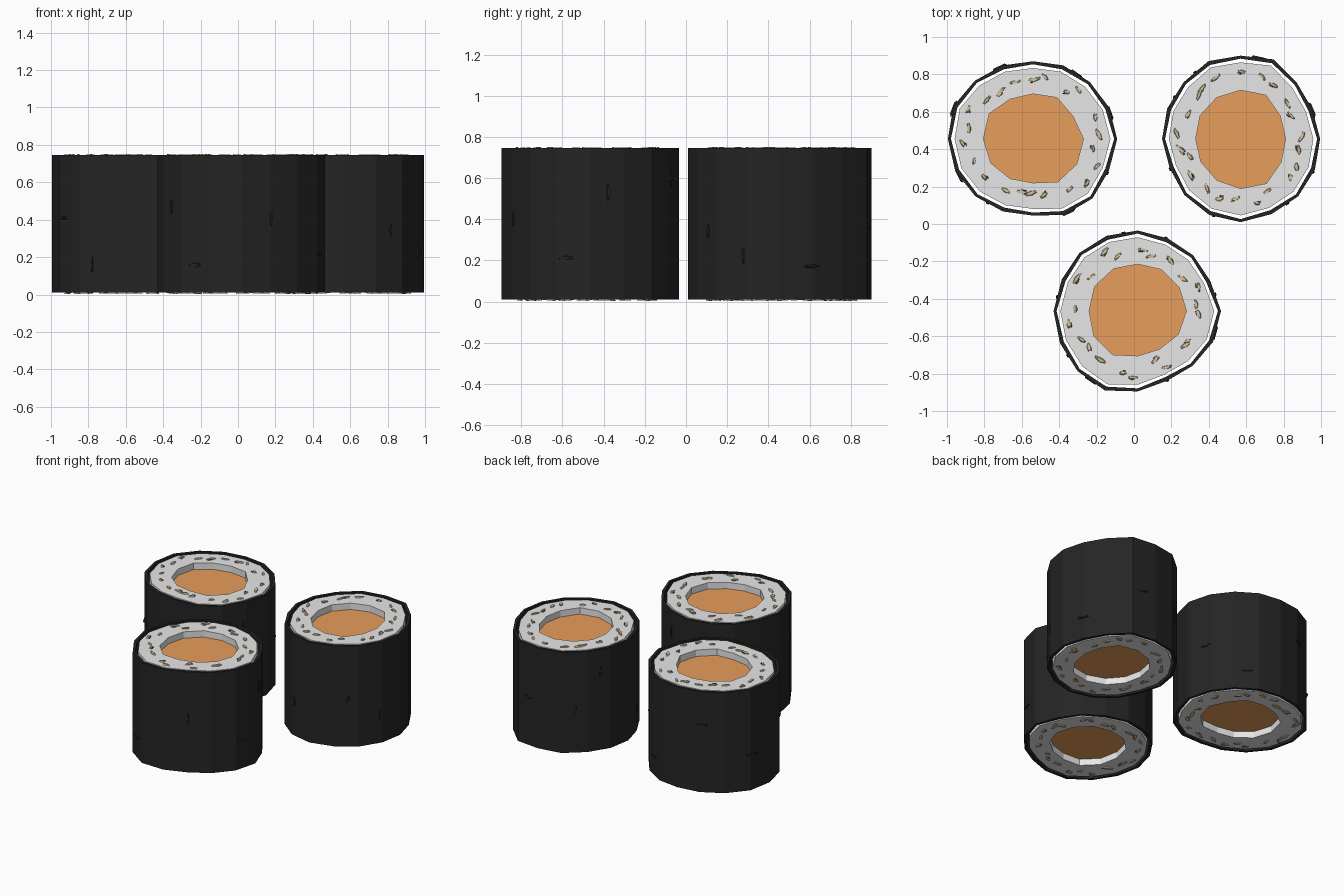
import bpy, bmesh, math, random
from mathutils import Matrix, Vector

cube = bpy.data.objects.get("Cube")
if cube:
    bpy.data.objects.remove(cube)

BOTTOM, TOP = 0.01, 0.745
RECESS = 0.05


def material(name, color):
    mat = bpy.data.materials.new(name)
    mat.use_nodes = True
    mat.diffuse_color = (*color, 1)
    mat.node_tree.nodes["Principled BSDF"].inputs["Base Color"].default_value = (*color, 1)
    return mat


seaweed = material("seaweed black", (0.018, 0.018, 0.018))
rice = material("rice white", (0.8, 0.8, 0.8))
salmon = material("salmon orange", (0.8, 0.34, 0.105))
tan = material("seed tan", (0.66, 0.53, 0.34))
brown = material("seed brown", (0.2, 0.15, 0.09))


def outline(radii, inset=0.0, wobble=0.0):
    """Points of a closed polygon given by evenly spaced radii in hundredths."""
    points = []
    for i, r in enumerate(radii):
        a = math.tau * i / len(radii)
        d = r / 100 - inset - wobble * (i % 2)
        points.append(Vector((d * math.cos(a), d * math.sin(a), 0)))
    return points


def radius_at(points, angle):
    """Distance from the centre to the polygon along an angle."""
    f = angle / math.tau * len(points)
    i = int(f) % len(points)
    return points[i].lerp(points[(i + 1) % len(points)], f - int(f)).length


def finish(bm, name, location, mats):
    mesh = bpy.data.meshes.new(name)
    bm.to_mesh(mesh)
    bm.free()
    for mat in mats:
        mesh.materials.append(mat)
    obj = bpy.data.objects.new(name, mesh)
    obj.location = (*location, 0)
    bpy.context.collection.objects.link(obj)
    return obj


def prism(name, location, loops, low, high, mat):
    """Extrude a polygon, or a ring of two polygons, from low to high."""
    bm = bmesh.new()
    edges = []
    for loop in loops:
        verts = [bm.verts.new((p.x, p.y, low)) for p in loop]
        edges += [bm.edges.new((v, verts[i - 1])) for i, v in enumerate(verts)]
    bmesh.ops.triangle_fill(bm, use_beauty=True, use_dissolve=False, edges=edges)
    new = bmesh.ops.extrude_face_region(bm, geom=bm.faces[:], use_keep_orig=True)
    moved = [g for g in new["geom"] if isinstance(g, bmesh.types.BMVert)]
    bmesh.ops.translate(bm, verts=moved, vec=(0, 0, high - low))
    bmesh.ops.recalc_face_normals(bm, faces=bm.faces[:])
    return finish(bm, name, location, [mat])


def flake(bm, matrix, size, index):
    """A small, irregular six-sided chip with a raised middle."""
    new = bmesh.ops.create_cone(bm, cap_ends=True, segments=6, radius1=0.5,
                                radius2=0.35, depth=1)["verts"]
    for v in new:
        v.co.x *= size[0] * random.uniform(0.7, 1.2)
        v.co.y *= size[1] * random.uniform(0.5, 1.3)
        v.co.z *= size[2]
        v.co = matrix @ v.co
    for face in {f for v in new for f in v.link_faces}:
        face.material_index = index


def seeds(name, location, shell):
    """Seed chips scattered round the rim of both rice faces."""
    bm = bmesh.new()
    for z in (BOTTOM + 0.002, TOP - 0.002):
        for i in range(22):
            a = math.tau * ((i + random.uniform(0.1, 0.9)) / 22)
            r = radius_at(shell, a) - random.uniform(0.065, 0.125)
            place = (Matrix.Translation((r * math.cos(a), r * math.sin(a), z))
                     @ Matrix.Rotation(a + math.pi / 2 + random.uniform(-0.6, 0.6), 4, 'Z')
                     @ Matrix.Rotation(random.uniform(-0.1, 0.1), 4, 'Y'))
            long = random.uniform(0.045, 0.09)
            flake(bm, place, (long, 0.026, 0.012), 0)
            if i % 2:
                flake(bm, place @ Matrix.Translation((0.01, 0.012, 0)),
                      (long * 0.5, 0.01, 0.013), 1)
    return finish(bm, name, location, [tan, brown])


def wrinkles(name, location, shell):
    """Shallow chips on the outside of the wrapper."""
    bm = bmesh.new()
    for i in range(8):
        a = math.tau * (i + random.uniform(0.2, 0.8)) / 8
        r = radius_at(shell, a)
        place = (Matrix.Translation((r * math.cos(a), r * math.sin(a), random.uniform(0.15, 0.6)))
                 @ Matrix.Rotation(a, 4, 'Z') @ Matrix.Rotation(math.pi / 2, 4, 'Y')
                 @ Matrix.Rotation(random.choice((0, math.pi / 2)), 4, 'Z'))
        flake(bm, place, (0.1, 0.025, 0.012), 0)
    return finish(bm, name, location, [seaweed])


# Each roll: name, centre, wrapper radii and filling radii
rolls = [
    ("right_roll", (-0.54, 0.455),
     (45, 44, 43, 42.5, 41.5, 42.5, 44, 46, 45.5, 45, 43.5, 42, 41, 44, 45, 44),
     (27, 24.5, 25.5, 24, 24.5, 27, 26.5, 26, 24.5, 23.5, 26.5, 27)),
    ("left_roll", (0.57, 0.455),
     (42.5, 41.5, 42.5, 46, 44.5, 45, 43, 42.5, 42, 41, 42.5, 44, 44.5, 43.5, 43.5, 43),
     (24, 24.5, 27, 26, 25.5, 25, 24, 24.5, 25.5, 26.5, 27.5, 25)),
    ("front_roll", (0.02, -0.465),
     (44.5, 42, 42, 42, 43, 43.5, 44, 44, 45, 45, 45.5, 46, 43, 40.5, 41.5, 43.5),
     (26, 25.5, 25.5, 25, 26, 26.5, 26, 27, 27, 24, 23.5, 25)),
]

random.seed(4)
for name, spot, wrap, core in rolls:
    shell, middle = outline(wrap), outline(core)
    # Thin wrapper, with a narrow gap before the rice
    prism(name + "_seaweed", spot, [shell, outline(wrap, 0.016, 0.006)], BOTTOM, TOP, seaweed)
    prism(name + "_rice", spot, [outline(wrap, 0.036), middle],
          BOTTOM + 0.003, TOP - 0.003, rice)
    # Filling recessed at both ends
    prism(name + "_filling", spot, [middle], BOTTOM + RECESS, TOP - RECESS, salmon)
    seeds(name + "_seeds", spot, shell)
    wrinkles(name + "_wrinkles", spot, shell)
